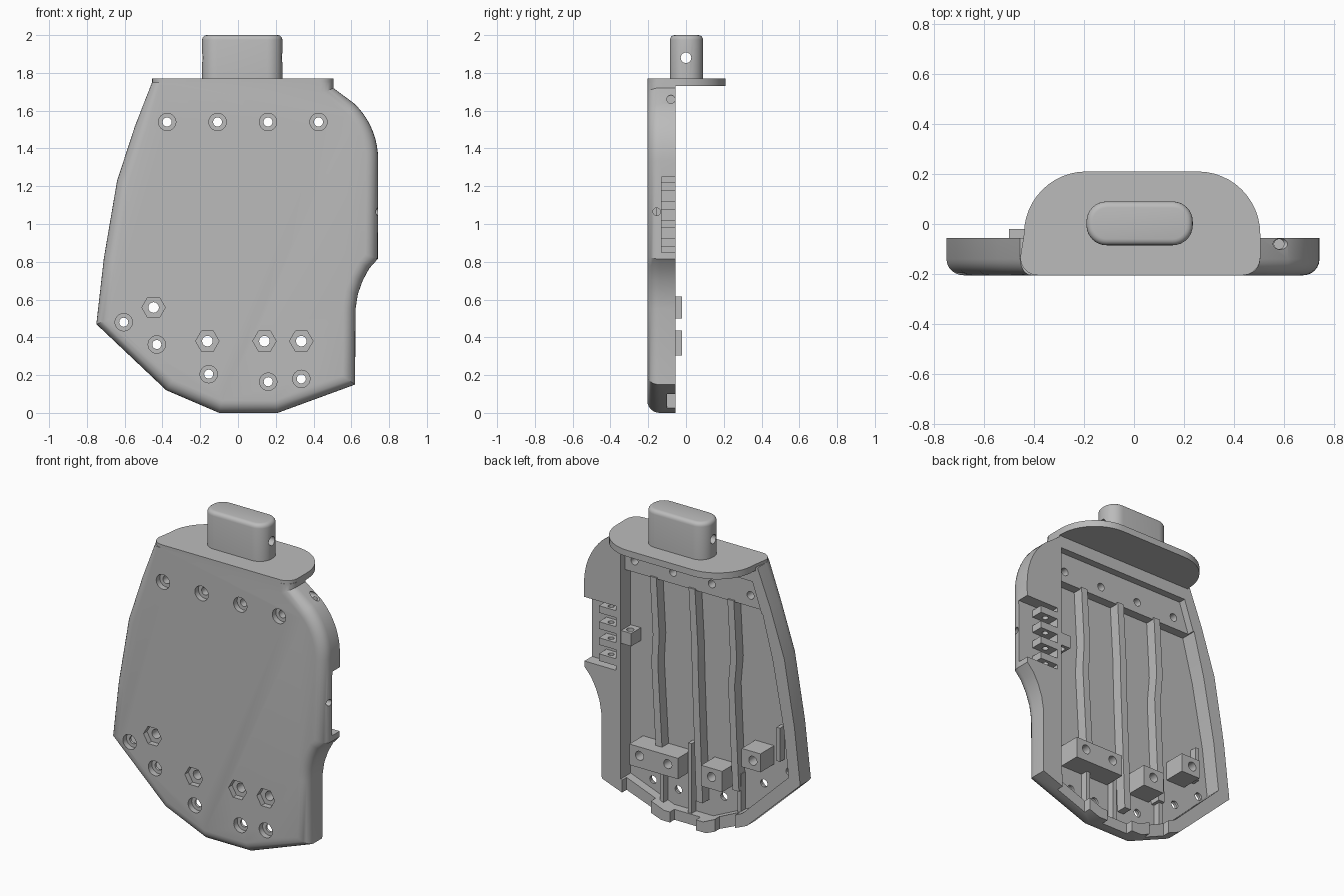
import bpy, bmesh, math
from math import sin, cos, pi, radians

if "Cube" in bpy.data.objects:
    bpy.data.objects.remove(bpy.data.objects["Cube"], do_unlink=True)

GREY = (0.5, 0.5, 0.5, 1)
mat = bpy.data.materials.new("plain_grey")
mat.use_nodes = True
mat.diffuse_color = GREY
bsdf = next(n for n in mat.node_tree.nodes if n.type == 'BSDF_PRINCIPLED')
bsdf.inputs["Base Color"].default_value = GREY

FRONT, BACK, FLOOR, TOP = -0.205, -0.055, -0.155, 1.75


def inset(pts, d):
    """Move a counter-clockwise outline inwards, keeping its top edge level."""
    out = []
    for i, (a, b) in enumerate(pts):
        normals = []
        for p, q in ((pts[i - 1], (a, b)), ((a, b), pts[(i + 1) % len(pts)])):
            dx, dy = q[0] - p[0], q[1] - p[1]
            length = math.hypot(dx, dy)
            normals.append((-dy / length, dx / length))
        (ax, ay), (bx, by) = normals
        k = d / (1 + ax * bx + ay * by)
        out.append((a + k * (ax + bx), b if b >= TOP else b + k * (ay + by)))
    return out


def loft(name, pts, levels, axis='y'):
    """Stack inset copies of an outline along an axis; levels are (position, inset)."""
    bm = bmesh.new()
    rings = []
    for h, d in levels:
        flat = inset(pts, d) if d else pts
        place = {'x': lambda a, b: (h, a, b), 'y': lambda a, b: (a, h, b),
                 'z': lambda a, b: (a, b, h)}[axis]
        rings.append([bm.verts.new(place(a, b)) for a, b in flat])
    n = len(pts)
    for low, high in zip(rings, rings[1:]):
        for i in range(n):
            j = (i + 1) % n
            bm.faces.new((low[i], low[j], high[j], high[i]))
    bm.faces.new(rings[0])
    bm.faces.new(rings[-1])
    bmesh.ops.recalc_face_normals(bm, faces=bm.faces)
    mesh = bpy.data.meshes.new(name)
    bm.to_mesh(mesh)
    bm.free()
    mesh.materials.append(mat)
    ob = bpy.data.objects.new(name, mesh)
    bpy.context.collection.objects.link(ob)
    return ob


def arc(cx, cy, rx, ry, a0, a1, n=8):
    return [(cx + rx * cos(radians(a0 + (a1 - a0) * i / n)),
             cy + ry * sin(radians(a0 + (a1 - a0) * i / n))) for i in range(n + 1)]


def ngon(c, r, n=24):
    return [(c[0] + r * cos(2 * pi * i / n), c[1] + r * sin(2 * pi * i / n)) for i in range(n)]


def rect(a0, a1, b0, b1):
    return [(a0, b0), (a1, b0), (a1, b1), (a0, b1)]


def cut(ob, pts, h0, h1, axis='y'):
    """Subtract a straight prism from a part."""
    tool = loft("cutter", pts, [(h0, 0), (h1, 0)], axis)
    tool.hide_render = True
    mod = ob.modifiers.new("cut", 'BOOLEAN')
    mod.operation, mod.solver, mod.object = 'DIFFERENCE', 'EXACT', tool
    bpy.context.view_layer.objects.active = ob
    bpy.ops.object.modifier_apply(modifier=mod.name)
    bpy.data.objects.remove(tool, do_unlink=True)


def box(name, x0, x1, y0, y1, z0, z1):
    return loft(name, rect(x0, x1, z0, z1), [(y0, 0), (y1, 0)])


# Palm shell with a rounded front edge
outline = [(-0.455, TOP), (-0.545, 1.52), (-0.64, 1.23), (-0.71, 0.82), (-0.75, 0.47),
           (-0.38, 0.12), (-0.10, 0), (0.21, 0), (0.62, 0.15), (0.622, 0.55),
           (0.635, 0.63), (0.66, 0.7), (0.695, 0.765), (0.74, 0.815)]
outline += arc(0.36, 1.34, 0.382, 0.4, 0, 48, 9) + [(0.505, 1.72), (0.505, TOP)]
R = 0.065
rounding = [(FRONT + R * (1 - sin(t * pi / 12)), R * (1 - cos(t * pi / 12))) for t in range(6, -1, -1)]
shell = loft("palm_shell", outline, rounding + [(BACK, 0)])

# Hollow back and shallower recess under the top plate
cavity = [(-0.49, 1.47), (-0.56, 1.2), (-0.635, 0.8), (-0.67, 0.5), (-0.35, 0.19),
          (-0.08, 0.065), (0.19, 0.065), (0.49, 0.18), (0.49, 1.47)]
cut(shell, cavity, FLOOR, 0.1)
cut(shell, [(-0.49, 1.45), (0.49, 1.45), (0.49, 1.655), (-0.42, 1.655)], -0.1, 0.1)

# Lowered lengths of the bottom rim, leaving raised corner lugs
for x0, x1 in ((-0.3, -0.16), (-0.03, 0.15), (0.28, 0.48)):
    cut(shell, rect(x0, x1, -0.1, 0.2), -0.1, 0.1)

# Thumb side pocket and cord bores
cut(shell, rect(0.52, 0.85, 0.85, 1.25), -0.13, 0.1)
cut(shell, ngon((-0.155, 1.065), 0.02, 16), 0.45, 0.85, 'x')
cut(shell, ngon((-0.08, 1.66), 0.022, 16), 0.53, 0.85, 'x')
cut(shell, ngon((0.58, -0.08), 0.02, 16), 1.6, 1.85, 'z')

# Screw holes with round counterbores, bolt holes with hexagonal nut pockets
screws = [(-0.375 + 0.267 * i, 1.54) for i in range(4)]
screws += [(-0.605, 0.48), (-0.43, 0.362), (-0.155, 0.205), (0.16, 0.165), (0.335, 0.18)]
bolts = [(-0.447, 0.558), (-0.162, 0.38), (0.14, 0.38), (0.335, 0.38)]
for c in screws:
    cut(shell, ngon(c, 0.046), -0.3, -0.17)
    cut(shell, ngon(c, 0.024), -0.3, 0.1)
for c in bolts:
    cut(shell, ngon(c, 0.062, 6), -0.3, -0.17)
    cut(shell, ngon(c, 0.028), -0.3, 0.1)
parts = [shell]

# Bored anchor blocks
for name, x0, x1, z0, z1 in (("left_anchor_block", 0.07, 0.405, 0.305, 0.435),
                             ("middle_anchor_block", -0.235, -0.09, 0.305, 0.435),
                             ("right_anchor_block", -0.5, -0.37, 0.5, 0.615)):
    block = box(name, x0, x1, -0.16, -0.02, z0, z1)
    for c in bolts:
        if x0 < c[0] < x1:
            cut(block, ngon(c, 0.028), -0.3, 0.1)
    parts.append(block)

# Kinked ridges dividing the cord channels
for i, (top, low, end) in enumerate(((0.29, 0.25, 0.42), (0.023, -0.03, 0.16), (-0.245, -0.28, 0.3))):
    path = [(top, 1.48), (top - 0.02, 1.12), (low + 0.03, 0.95), (low, end)]
    w = 0.022
    strip = [(x - w, z) for x, z in path] + [(x + w, z) for x, z in reversed(path)]
    parts.append(loft(f"channel_ridge_{i + 1}", strip, [(-0.16, 0), (-0.09, 0)]))

# Short lower ribs
for i, (x, z0, z1) in enumerate(((0.05, 0.06, 0.5), (0.245, 0.08, 0.32), (-0.29, 0.16, 0.4), (-0.56, 0.55, 0.76))):
    parts.append(box(f"lower_rib_{i + 1}", x - 0.012, x + 0.012, -0.16, -0.11, z0, z1))

# Bored fins in the thumb pocket
for i in range(4):
    z = 0.9 + 0.1 * i
    fin = box(f"thumb_fin_{i + 1}", 0.515, 0.64, -0.135, BACK, z - 0.022, z + 0.022)
    cut(fin, ngon((0.58, -0.09), 0.018, 16), z - 0.1, z + 0.1, 'z')
    parts.append(fin)

# Cord guide on the inner thumb wall
guide = box("cord_guide", 0.42, 0.5, -0.16, -0.06, 1.025, 1.105)
cut(guide, ngon((0.455, -0.1), 0.022, 16), 1, 1.2, 'z')
parts.append(guide)

# Top plate
plan = arc(-0.385, -0.135, 0.07, 0.07, 180, 270, 5) + arc(0.435, -0.135, 0.07, 0.07, 270, 360, 5)
plan += arc(0.255, -0.04, 0.25, 0.25, 0, 90, 12) + arc(-0.19, -0.04, 0.25, 0.25, 90, 180, 12)
parts.append(loft("top_plate", plan, [(1.73, 0), (1.77, 0)], 'z'))

# Rounded mounting peg with a cross bore
plan = []
for cx, cy, a in ((0.155, 0.01, 0), (-0.11, 0.01, 90), (-0.11, -0.005, 180), (0.155, -0.005, 270)):
    plan += arc(cx, cy, 0.08, 0.08, a, a + 90, 8)
crown = [(1.975 + 0.025 * sin(t * pi / 8), 0.025 * (1 - cos(t * pi / 8))) for t in range(5)]
peg = loft("mounting_peg", plan, [(1.75, 0)] + crown, 'z')
cut(peg, ngon((0, 1.88), 0.028), -0.5, 0.5, 'x')
parts.append(peg)

# Smooth the rounds and keep corners crisp
bpy.ops.object.select_all(action='DESELECT')
for ob in parts:
    ob.select_set(True)
bpy.context.view_layer.objects.active = shell
bpy.ops.object.shade_smooth_by_angle(angle=radians(28))
